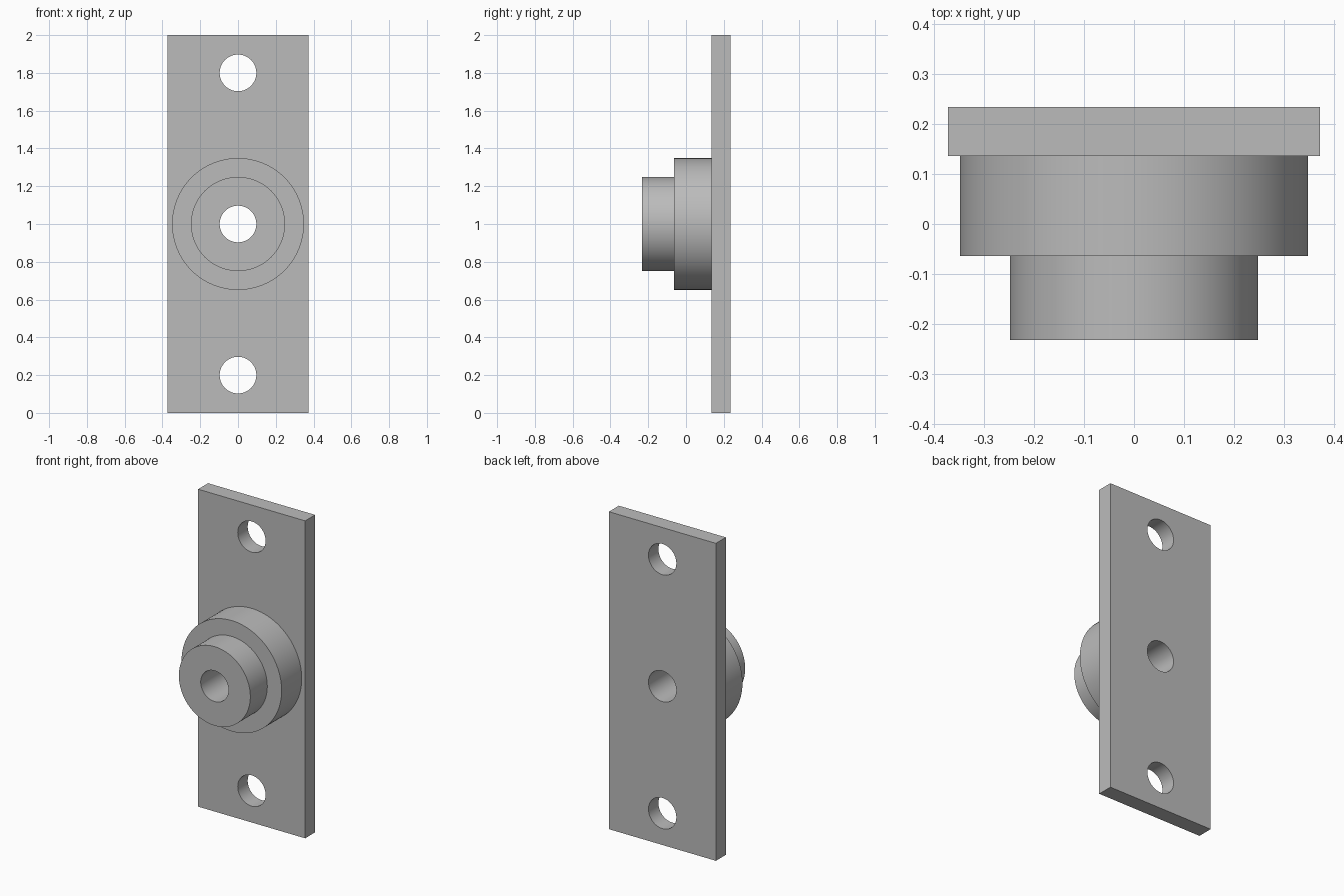
import bpy
import bmesh
import math
from mathutils import Matrix

SEGMENTS = 96
PLATE_FRONT, PLATE_BACK = 0.136, 0.235
HALF_WIDTH, HEIGHT = 0.373, 2.0
HUB_Z, BORE = 1.0, 0.097

cube = bpy.data.objects.get("Cube")
if cube:
    bpy.data.objects.remove(cube, do_unlink=True)

# Plain grey metal
grey = bpy.data.materials.new("grey metal")
grey.use_nodes = True
colour = (0.5, 0.5, 0.5, 1)
grey.diffuse_color = colour
grey.node_tree.nodes["Principled BSDF"].inputs["Base Color"].default_value = colour


def make_object(name, bm):
    bmesh.ops.recalc_face_normals(bm, faces=bm.faces)
    mesh = bpy.data.meshes.new(name)
    bm.to_mesh(mesh)
    bm.free()
    mesh.materials.append(grey)
    obj = bpy.data.objects.new(name, mesh)
    bpy.context.collection.objects.link(obj)
    return obj


def select_only(obj):
    bpy.ops.object.select_all(action="DESELECT")
    obj.select_set(True)
    bpy.context.view_layer.objects.active = obj


# Mounting plate
bm = bmesh.new()
bmesh.ops.create_cube(bm, size=1)
bmesh.ops.scale(bm, vec=(2 * HALF_WIDTH, PLATE_BACK - PLATE_FRONT, HEIGHT), verts=bm.verts)
bmesh.ops.translate(bm, vec=(0, (PLATE_FRONT + PLATE_BACK) / 2, HEIGHT / 2), verts=bm.verts)
plate = make_object("mounting_plate", bm)

# Two screw holes and the central bore
bm = bmesh.new()
for z in (0.2, HUB_Z, 1.8):
    place = Matrix.Translation((0, PLATE_BACK, z)) @ Matrix.Rotation(math.pi / 2, 4, "X")
    bmesh.ops.create_cone(bm, cap_ends=True, segments=SEGMENTS, radius1=BORE,
                          radius2=BORE, depth=1, matrix=place)
cutter = make_object("hole_cutter", bm)
cutter.hide_render = True
cut = plate.modifiers.new("holes", "BOOLEAN")
cut.operation = "DIFFERENCE"
cut.solver = "EXACT"
cut.object = cutter
select_only(plate)
bpy.ops.object.modifier_apply(modifier=cut.name)
bpy.data.objects.remove(cutter, do_unlink=True)

# Stepped hub, turned from a (radius, y) profile and open where it meets the plate
profile = [(0.349, PLATE_FRONT), (0.349, -0.064), (0.249, -0.064),
           (0.249, -0.233), (BORE, -0.233), (BORE, PLATE_FRONT)]
bm = bmesh.new()
points = [bm.verts.new((r, y, HUB_Z)) for r, y in profile]
edges = [bm.edges.new(pair) for pair in zip(points, points[1:])]
bmesh.ops.spin(bm, geom=points + edges, cent=(0, 0, HUB_Z), axis=(0, 1, 0),
               angle=2 * math.pi, steps=SEGMENTS, use_merge=True)
bmesh.ops.remove_doubles(bm, verts=bm.verts, dist=0.0001)
hub = make_object("stepped_hub", bm)

# The hub is open, so make its front faces point forward
front = max(hub.data.polygons, key=lambda p: abs(p.normal.y))
if front.normal.y > 0:
    hub.data.flip_normals()

for part in (plate, hub):
    select_only(part)
    bpy.ops.object.shade_smooth_by_angle(angle=math.radians(30))
